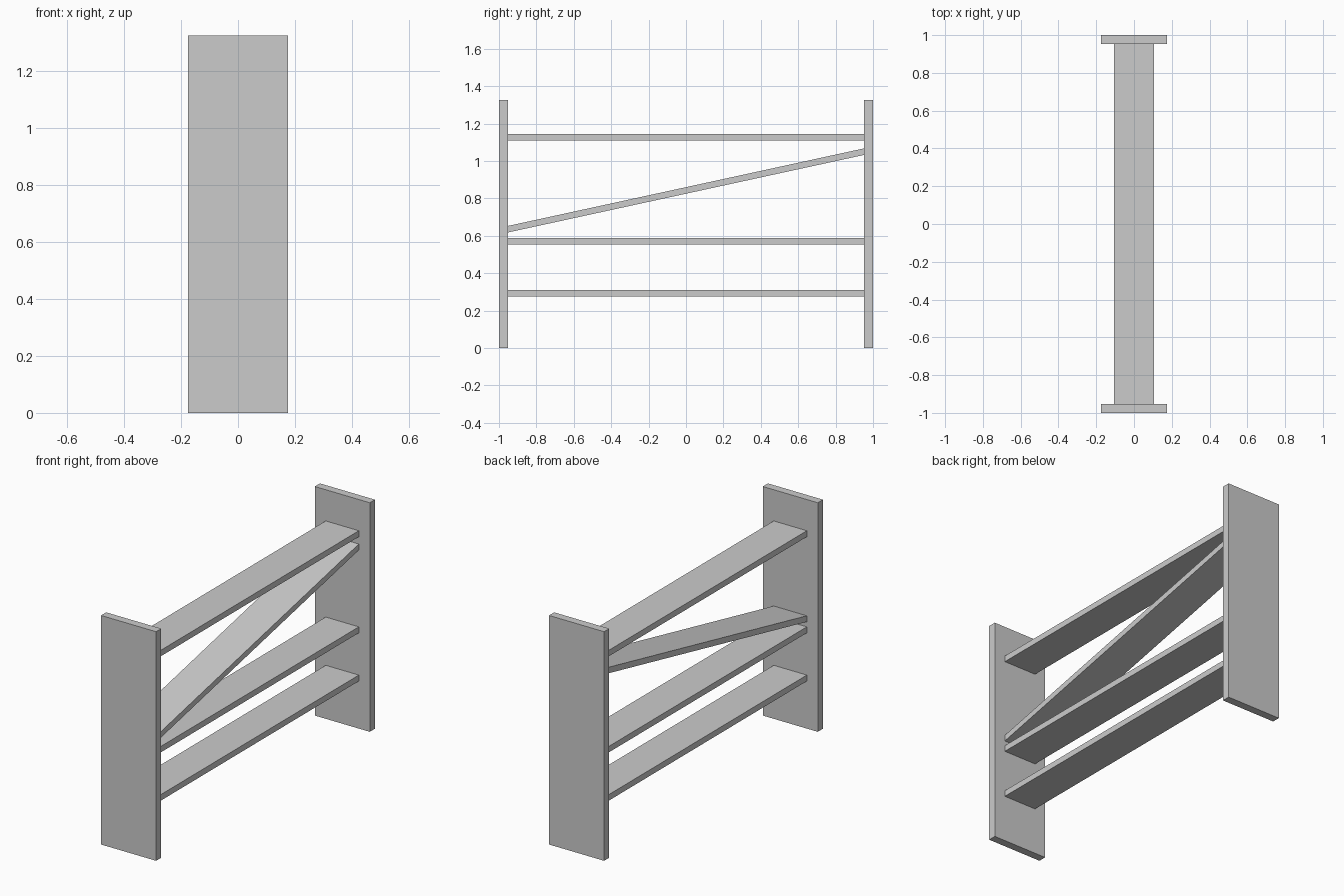
import bpy, bmesh

if "Cube" in bpy.data.objects:
    bpy.data.objects.remove(bpy.data.objects["Cube"])

INNER = 0.953      # inner face of the end panels
RAIL_HALF = 0.106  # half the depth of every board


def extruded(name, profile, half):
    """Extrude a (y, z) outline symmetrically along x."""
    bm = bmesh.new()
    face = bm.faces.new([bm.verts.new((-half, y, z)) for y, z in profile])
    res = bmesh.ops.extrude_face_region(bm, geom=[face])
    for v in res["geom"]:
        if isinstance(v, bmesh.types.BMVert):
            v.co.x = half
    bmesh.ops.recalc_face_normals(bm, faces=bm.faces)
    mesh = bpy.data.meshes.new(name)
    bm.to_mesh(mesh)
    bm.free()
    obj = bpy.data.objects.new(name, mesh)
    bpy.context.collection.objects.link(obj)
    return obj


def board(name, z_front, z_back, thick=0.035):
    """Board between the panels, with ends cut flush to them."""
    h = thick / 2
    extruded(name, [(-INNER, z_front - h), (INNER, z_back - h),
                    (INNER, z_back + h), (-INNER, z_front + h)], RAIL_HALF)


# End panels
for name, s in (("front_panel", -1), ("back_panel", 1)):
    extruded(name, [(s * INNER, 0), (s, 0), (s, 1.325), (s * INNER, 1.325)], 0.176)

# Horizontal shelves and the sloping board
board("lower_shelf", 0.292, 0.292)
board("middle_shelf", 0.571, 0.571)
board("top_shelf", 1.127, 1.127)
board("sloping_board", 0.635, 1.05)
